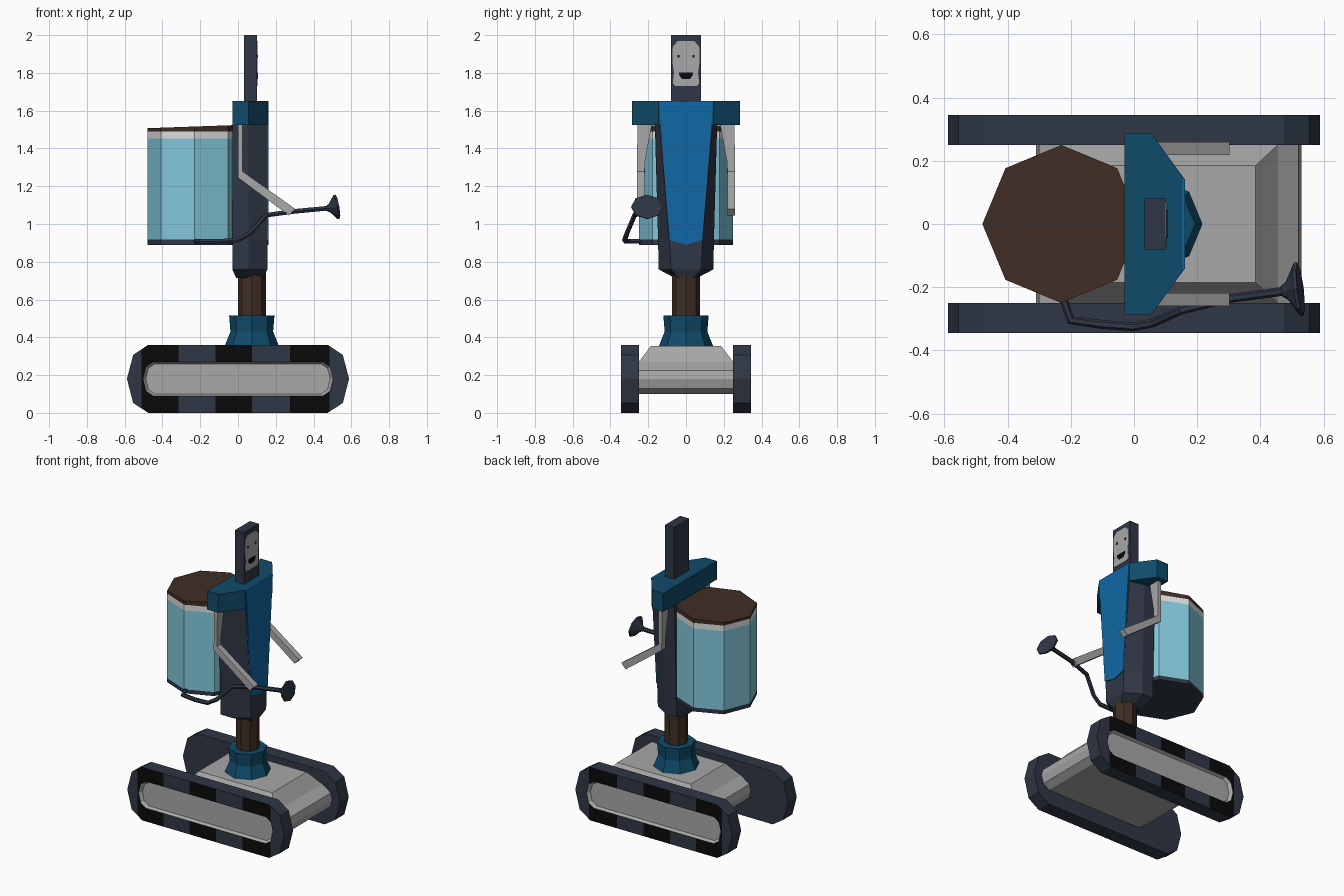
import bpy, bmesh, math
from mathutils import Vector

if "Cube" in bpy.data.objects:
    bpy.data.objects.remove(bpy.data.objects["Cube"])


def material(name, rgb):
    m = bpy.data.materials.new(name)
    lin = [(c / 255 / 12.92) if c < 11 else ((c / 255 + 0.055) / 1.055) ** 2.4 for c in rgb]
    m.diffuse_color = (*lin, 1)
    m.use_nodes = True
    m.node_tree.nodes["Principled BSDF"].inputs["Base Color"].default_value = m.diffuse_color
    return m


GRAY = material("light gray", (168, 168, 168))
NAVY = material("dark slate", (47, 55, 69))
BLACK = material("black", (10, 10, 10))
TEAL = material("deep teal", (15, 75, 106))
BLUE = material("bright blue", (16, 104, 165))
BROWN = material("dark brown", (63, 46, 36))
SKY = material("pale blue", (130, 200, 220))
WHITE = material("off white", (222, 222, 222))


def finish(name, bm, mats):
    bmesh.ops.recalc_face_normals(bm, faces=bm.faces)
    me = bpy.data.meshes.new(name)
    bm.to_mesh(me)
    bm.free()
    for m in mats:
        me.materials.append(m)
    ob = bpy.data.objects.new(name, me)
    bpy.context.collection.objects.link(ob)
    return ob


def loft(name, rings, mats, bands=None):
    """Skin closed rings of points; bands gives a material index per band."""
    bm = bmesh.new()
    vs = [[bm.verts.new(p) for p in r] for r in rings]
    n = len(rings[0])
    bands = bands or [0] * (len(rings) - 1)
    for k, (a, b) in enumerate(zip(vs, vs[1:])):
        for i in range(n):
            j = (i + 1) % n
            bm.faces.new((a[i], a[j], b[j], b[i])).material_index = bands[k]
    bm.faces.new(vs[0]).material_index = bands[0]
    bm.faces.new(vs[-1]).material_index = bands[-1]
    return finish(name, bm, mats)


def octagon(cx, r, z, slope=0.0):
    pts = [(cx + r * math.cos(i * math.pi / 4), r * math.sin(i * math.pi / 4)) for i in range(8)]
    return [(x, y, z + slope * (x - cx)) for x, y in pts]


def rect(x0, x1, hy, z):
    return [(x0, -hy, z), (x1, -hy, z), (x1, hy, z), (x0, hy, z)]


def mirrored(half):
    """Close a half outline of (x, y) points across y = 0."""
    return half + [(x, -y) for x, y in reversed(half)]


def plate(name, half, x, t, mat, y0=0.0):
    """Thin plate facing +x from a half outline of (z, y) points."""
    pts = mirrored(half)
    return loft(name, [[(x, y + y0, z) for z, y in pts], [(x + t, y + y0, z) for z, y in pts]], [mat])


# Caterpillar tracks with striped outer rim and recessed panel
def oval(cx, rx, rz, y):
    pts = []
    for s, start in ((1, -90), (-1, 90)):
        for i in range(5):
            a = math.radians(start + 45 * i)
            pts.append((s * cx + rx * math.cos(a), y, 0.18 + rz * math.sin(a)))
    return pts


CUTS = [-0.51, -0.315, -0.12, 0.075, 0.275, 0.485]
for side, s in (("right", -1), ("left", 1)):
    track = loft(side + "_track",
                 [oval(0.475, 0.113, 0.18, s * 0.25), oval(0.475, 0.113, 0.18, s * 0.345),
                  oval(0.45, 0.053, 0.09, s * 0.345), oval(0.44, 0.048, 0.08, s * 0.325)],
                 [NAVY, GRAY, BLACK], [0, 0, 1])
    bm = bmesh.new()
    bm.from_mesh(track.data)
    for c in CUTS:
        bmesh.ops.bisect_plane(bm, geom=bm.verts[:] + bm.edges[:] + bm.faces[:],
                               plane_co=(c, 0, 0), plane_no=(1, 0, 0))
    for f in bm.faces:
        if all(abs(v.co.y * s - 0.345) < 1e-4 for v in f.verts):
            if sum(f.calc_center_median().x > c for c in CUTS) % 2:
                f.material_index = 2
    bm.to_mesh(track.data)
    bm.free()

# Hull between the tracks
HULL = [(0.275, 0.185, 0.355), (0.345, 0.25, 0.27), (0.41, 0.25, 0.225),
        (0.42, 0.25, 0.18), (0.405, 0.25, 0.13), (0.36, 0.25, 0.10)]
loft("hull", [rect(0.11 - hx, 0.11 + hx, hy, z) for hx, hy, z in HULL], [GRAY])

# Pedestal and waist column
loft("pedestal", [octagon(0.073, 0.145, 0.35), octagon(0.073, 0.113, 0.43),
                  octagon(0.073, 0.12, 0.515)], [TEAL])
loft("waist_column", [octagon(0.073, 0.074, 0.5), octagon(0.073, 0.074, 0.74)], [BROWN])

# Torso, tapering downwards
TORSO = [(1.53, 0.165, 0.14, 0), (0.92, 0.148, 0.088, 0), (0.76, 0.145, 0.08, 0),
         (0.715, 0.06, 0.04, 0.02)]
loft("torso", [[(x, y, z) for x, y in mirrored([(-0.03 + i, w), (0.055, w), (0.155 - i, f)])]
               for z, w, f, i in TORSO], [NAVY])
plate("chest_panel", [(0.89, 0.0001), (0.915, 0.088), (1.65, 0.143)], 0.154, 0.007, BLUE)

# Shoulders
loft("shoulders", [[(x, y, z) for x, y in mirrored([(-0.03, 0.287), (0.055, 0.287), (0.158, 0.145)])]
                   for z in (1.525, 1.65)], [TEAL])

# Head with painted face
loft("head", [rect(0.033, 0.1, 0.08, z) for z in (1.65, 2.0)], [NAVY])
plate("face", [(1.73, 0.058), (1.745, 0.07), (1.8, 0.064), (1.86, 0.072), (1.94, 0.07), (1.97, 0.042)],
      0.0995, 0.004, GRAY)
plate("mouth", [(1.768, 0.02), (1.785, 0.035), (1.803, 0.037)], 0.103, 0.003, BLACK)
for side, s in (("right", -1), ("left", 1)):
    plate(side + "_eye", [(1.882, 0.005), (1.896, 0.005)], 0.103, 0.003, BLACK, s * 0.04)

# Arms, flared at the shoulder and bent at the elbow
ARM = [((0.0, 1.53), (0.025, 1.53), 0.18, 0.257), ((0.0, 1.33), (0.025, 1.33), 0.217, 0.259),
       ((0.0, 1.245), (0.025, 1.278), 0.219, 0.26), ((0.27, 1.045), (0.303, 1.08), 0.219, 0.26)]
for side, s in (("right", -1), ("left", 1)):
    loft(side + "_arm", [[(a[0], s * i, a[1]), (b[0], s * i, b[1]), (b[0], s * o, b[1]), (a[0], s * o, a[1])]
                         for a, b, i, o in ARM], [GRAY])

# Tank on the back, with slanted lid
loft("back_tank", [octagon(-0.23, 0.25, 0.89), octagon(-0.23, 0.25, 0.917), octagon(-0.23, 0.25, 1.452),
                   octagon(-0.23, 0.25, 1.49), octagon(-0.23, 0.25, 1.516, 0.035)],
     [NAVY, SKY, WHITE, BROWN], [0, 1, 2, 3])

# Hose from the tank to the hand
PATH = [(-0.23, -0.22, 0.91), (-0.2, -0.305, 0.908), (-0.1, -0.318, 0.908), (0, -0.325, 0.915),
        (0.06, -0.313, 0.95), (0.15, -0.272, 1.047), (0.3, -0.236, 1.067), (0.48, -0.212, 1.084)]
axis_up = Vector((0, 0, 1))
rings = []
for i, p in enumerate(PATH):
    d = (Vector(PATH[min(i + 1, len(PATH) - 1)]) - Vector(PATH[max(i - 1, 0)])).normalized()
    u = d.cross(axis_up).normalized()
    v = u.cross(d)
    rings.append([Vector(p) + 0.014 * (math.cos(a) * u + math.sin(a) * v)
                  for a in (math.tau * k / 6 for k in range(6))])
loft("hose", rings, [NAVY])

# Spray nozzle at the hose end
d = Vector((1, 0.12, 0.17)).normalized()
u = d.cross(axis_up).normalized()
v = u.cross(d)
start = Vector((0.465, -0.213, 1.081))
rings = [[start + d * t + r * (math.cos(a) * u + 0.76 * math.sin(a) * v)
          for a in (math.tau * k / 8 for k in range(8))]
         for t, r in ((0, 0.015), (0.02, 0.03), (0.052, 0.085), (0.063, 0.085))]
loft("nozzle", rings, [NAVY])
